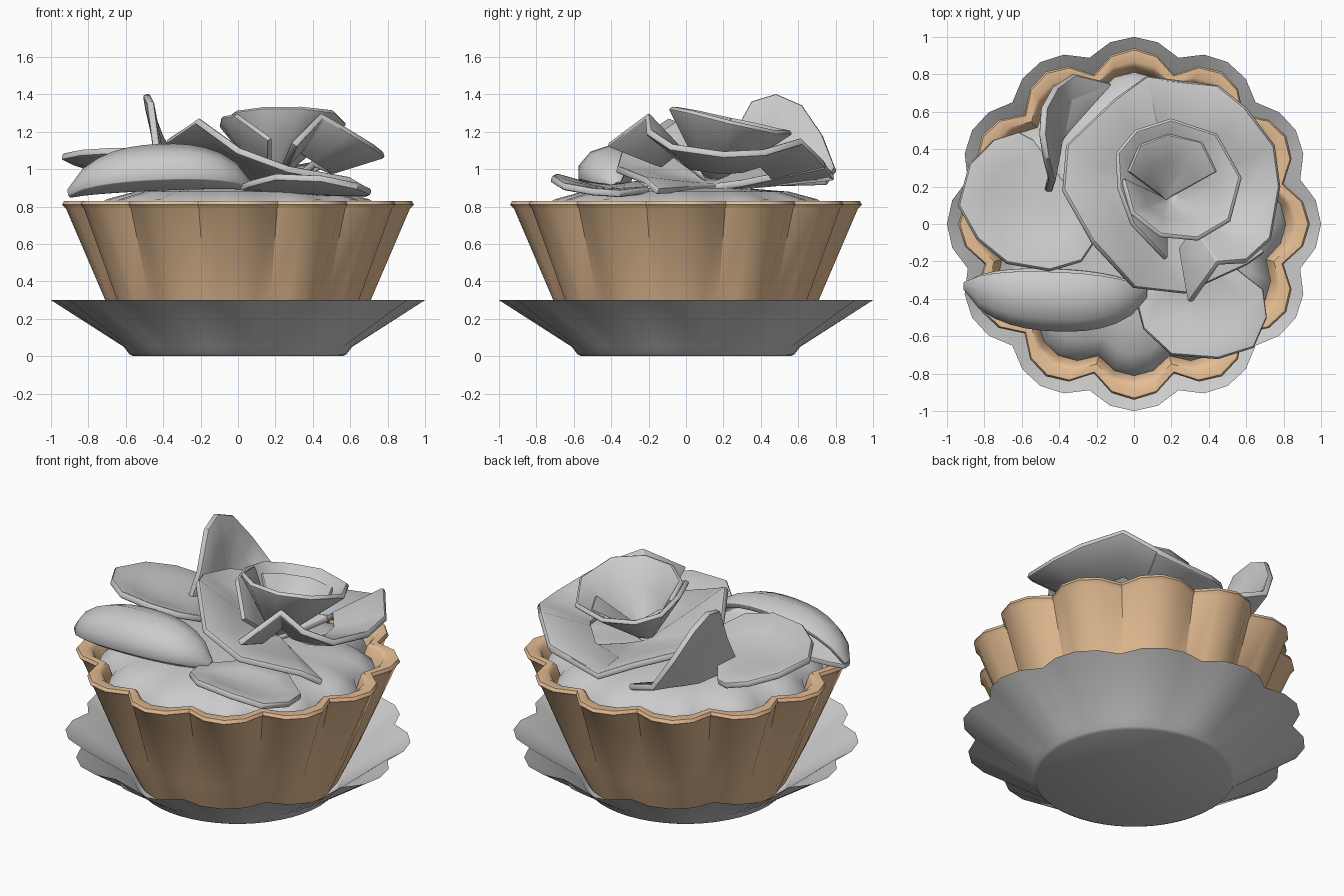
import bpy
from math import sin, cos, pi, radians
from mathutils import Vector

cube = bpy.data.objects.get("Cube")
if cube:
    bpy.data.objects.remove(cube, do_unlink=True)


def make_material(name, colour):
    material = bpy.data.materials.new(name)
    material.use_nodes = True
    material.diffuse_color = colour
    material.node_tree.nodes["Principled BSDF"].inputs["Base Color"].default_value = colour
    return material


grey = make_material("cream grey", (0.6, 0.6, 0.6, 1))
tan = make_material("baked tan", (0.86, 0.56, 0.32, 1))


def build(name, verts, faces, material, thickness=0, angle=40):
    """Mesh object, optionally thickened with rounded edges."""
    mesh = bpy.data.meshes.new(name)
    mesh.from_pydata(verts, [], faces)
    mesh.materials.append(material)
    obj = bpy.data.objects.new(name, mesh)
    bpy.context.collection.objects.link(obj)
    bpy.ops.object.select_all(action='DESELECT')
    obj.select_set(True)
    bpy.context.view_layer.objects.active = obj
    if thickness:
        solid = obj.modifiers.new("Thickness", 'SOLIDIFY')
        solid.thickness = thickness
        solid.offset = 0
        bevel = obj.modifiers.new("Soft edge", 'BEVEL')
        bevel.width = thickness * 0.3
        bevel.segments = 2
        bevel.angle_limit = radians(50)
        bpy.ops.object.convert(target='MESH')
    bpy.ops.object.shade_smooth_by_angle(angle=radians(angle))
    return obj


def grid_faces(rows, columns, closed):
    last = columns if closed else columns - 1
    return [(r * columns + c, r * columns + (c + 1) % columns,
             (r + 1) * columns + (c + 1) % columns, (r + 1) * columns + c)
            for r in range(rows - 1) for c in range(last)]


def fluted(name, profile, material, lobes=12, steps=4):
    """Lathe a profile of (radius, height, flute depth) with rounded lobes."""
    count = lobes * steps
    verts = []
    for radius, height, depth in profile:
        for i in range(count):
            turn = 2 * pi * i / count
            notch = ((1 - cos(lobes * turn)) / 2) ** 2
            r = radius * (1 - depth * notch)
            verts.append((r * cos(turn), r * sin(turn), height))
    faces = grid_faces(len(profile), count, True)
    faces.append(tuple(reversed(range(count))))
    return build(name, verts, faces, material)


def petal(name, heart, rim, bend=1.0, start=0.25, closed=False, thickness=0.04):
    """Loft from a small core around the heart point out to the rim points."""
    heart = Vector(heart)
    levels = [start, (start + 1) / 2, 1]
    verts = []
    for t in levels:
        for point in rim:
            p = heart.lerp(Vector(point), t)
            p.z = heart.z + (point[2] - heart.z) * t ** bend
            verts.append(p)
    faces = grid_faces(len(levels), len(rim), closed)
    if start < 0.5:
        if closed:
            faces.append(tuple(reversed(range(len(rim)))))
        else:
            verts.append(heart)
            faces += [(len(verts) - 1, i + 1, i) for i in range(len(rim) - 1)]
    return build(name, verts, faces, grey, thickness)


# Saucer and pastry case
fluted("saucer", [(0.56, 0, 0), (0.58, 0.01, 0), (0.61, 0.05, 0.01), (1, 0.3, 0.08)], grey)
fluted("pastry_case", [(0.59, 0.06, 0.02), (0.71, 0.3, 0.06), (0.92, 0.79, 0.12),
                       (0.94, 0.81, 0.12), (0.93, 0.83, 0.12), (0.87, 0.83, 0.11),
                       (0.84, 0.81, 0.1), (0.81, 0.72, 0.1)], tan)

# Lumpy cream filling
fluted("cream_filling", [(0.82, 0.7, 0.1), (0.79, 0.78, 0.1), (0.7, 0.84, 0.1),
                         (0.55, 0.88, 0.06), (0.3, 0.9, 0), (0.01, 0.9, 0)], grey)

# Large outer flower petals wrapping the bud
petal("left_outer_petal", (0.18, 0.16, 0.9),
      [(0.45, 0.74, 1.02), (0.07, 0.79, 0.96), (-0.1, 0.67, 1.03), (-0.36, 0.42, 1.1),
       (-0.38, 0.18, 1.15), (-0.22, -0.1, 1.26), (0, -0.34, 1.1),
       (0.27, -0.37, 1), (0.6, -0.22, 0.94), (0.7, -0.15, 0.88)], 1.1)
petal("right_outer_petal", (0.2, 0.16, 0.9),
      [(0.3, -0.42, 1.13), (0.45, -0.21, 1.29), (0.6, -0.2, 1.2), (0.73, -0.08, 1.12),
       (0.78, 0.2, 1.08), (0.75, 0.42, 1.09), (0.6, 0.62, 1.15), (0.45, 0.74, 1.03),
       (0.07, 0.78, 0.96)], 1.0, 0.5)

# Rolled bud cone, with an overlapping flap and an inner curl
petal("bud_petal", (0.17, 0.13, 0.92),
      [(0.17, -0.19, 1.16), (-0.01, 0, 1.29), (-0.08, 0.19, 1.28), (-0.09, 0.38, 1.24),
       (0.01, 0.5, 1.21), (0.2, 0.56, 1.2), (0.44, 0.48, 1.2), (0.57, 0.25, 1.25),
       (0.51, 0.02, 1.31), (0.34, -0.08, 1.33), (0.14, -0.06, 1.33),
       (-0.01, 0.06, 1.31), (-0.06, 0.24, 1.27)], 1.0, 0.2, thickness=0.03)
petal("bud_curl", (0.17, 0.13, 0.95),
      [(-0.03, 0.28, 1.22), (0.03, 0.42, 1.18), (0.18, 0.48, 1.17),
       (0.36, 0.44, 1.17), (0.44, 0.28, 1.18)], 1.0, 0.2, thickness=0.02)

# Flat round petal on the right side
petal("round_side_petal", (-0.55, 0.1, 0.99),
      [(-0.54, 0.45, 0.96), (-0.62, 0.49, 0.97), (-0.75, 0.45, 1), (-0.88, 0.32, 1.04),
       (-0.94, 0.1, 1.07), (-0.84, -0.08, 1.09), (-0.68, -0.21, 1.1), (-0.45, -0.25, 1.1),
       (-0.28, -0.2, 1.07), (-0.2, -0.08, 1.02), (-0.3, 0.12, 0.98)], 1.6, closed=True)

# Tall folded petal at the back
petal("tall_back_petal", (-0.4, 0.44, 0.92),
      [(-0.12, 0.75, 0.93), (-0.32, 0.8, 1), (-0.42, 0.73, 1.18), (-0.48, 0.62, 1.34),
       (-0.49, 0.48, 1.4), (-0.47, 0.35, 1.36), (-0.44, 0.23, 1.14), (-0.47, 0.14, 0.92)],
      0.8)

# Low petal lying at the front
petal("low_front_petal", (0.36, -0.42, 0.88),
      [(0.01, -0.4, 0.9), (0.05, -0.56, 0.92), (0.2, -0.7, 0.96), (0.45, -0.72, 0.95),
       (0.64, -0.66, 0.91), (0.71, -0.5, 0.88), (0.69, -0.35, 0.87), (0.5, -0.2, 0.89),
       (0.2, -0.25, 0.92)], 1.5, closed=True)

# Curled front petal: an arched sheet swept along a shallow bow
verts = []
columns, section = 13, [(0.1, 0.02), (-0.14, 0.02), (-0.22, 0.07),
                        (-0.22, 0.13), (-0.16, 0.2), (-0.04, 0.24), (0.08, 0.2)]
for dy, dz in section:
    for i in range(columns):
        u = -1 + 2 * i / (columns - 1)
        swell = max(0.02, 1 - abs(u) ** 2.4) ** 0.6
        verts.append((-0.42 + 0.48 * u, -0.34 - 0.02 * u + dy * swell,
                      0.88 + 0.02 * u + dz * swell))
build("curled_front_petal", verts, grid_faces(len(section), columns, False), grey, 0.03, 60)
